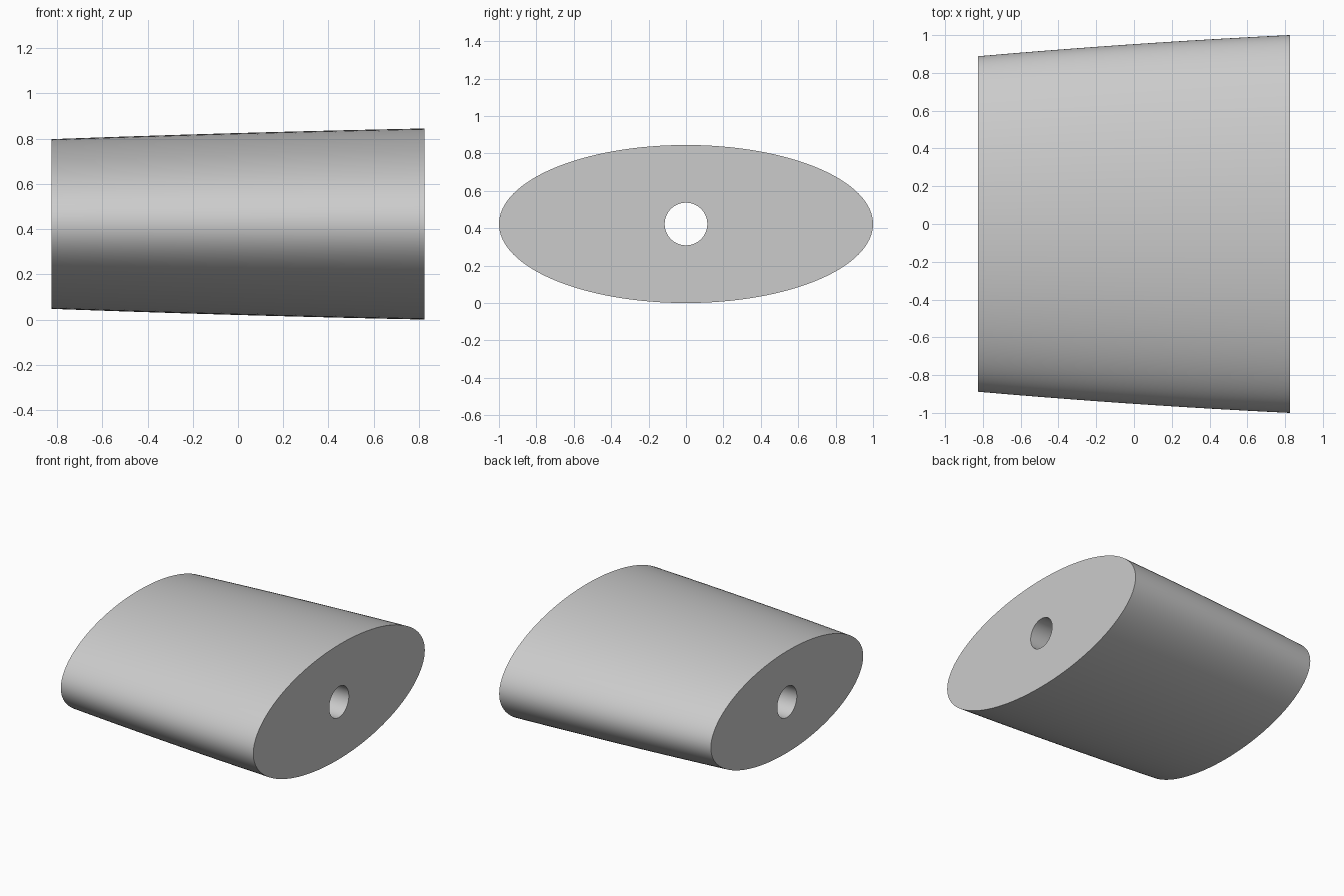
import bpy
import bmesh
from math import cos, sin, tau

cube = bpy.data.objects.get("Cube")
if cube:
    bpy.data.objects.remove(cube)

SEGMENTS = 128
STATIONS = 16
HALF_LENGTH = 0.825
FLATNESS = 0.4225   # height of the ellipse relative to its width
CENTRE_Z = 0.4225
BORE = 0.114

grey = bpy.data.materials.new("light_grey")
grey.use_nodes = True
colour = (0.6, 0.6, 0.6, 1)
grey.diffuse_color = colour
grey.node_tree.nodes["Principled BSDF"].inputs["Base Color"].default_value = colour


def ring(bm, x, half_width, half_height):
    """Elliptical ring of vertices across the x axis."""
    angles = [tau * i / SEGMENTS for i in range(SEGMENTS)]
    return [bm.verts.new((x, half_width * cos(a), CENTRE_Z + half_height * sin(a)))
            for a in angles]


# Tapered elliptical body: slightly bowed outer skin, then back through the bore
bm = bmesh.new()
rings = []
for i in range(STATIONS + 1):
    t = 2 * i / STATIONS - 1
    width = 0.952 + 0.056 * t - 0.008 * t * t
    rings.append(ring(bm, t * HALF_LENGTH, width, width * FLATNESS))
for x in (HALF_LENGTH, -HALF_LENGTH):
    rings.append(ring(bm, x, BORE, BORE))

# Skin, both flat ends and the bore wall form one closed loop of rings
for k, a in enumerate(rings):
    b = rings[(k + 1) % len(rings)]
    for i in range(SEGMENTS):
        j = (i + 1) % SEGMENTS
        bm.faces.new((a[i], a[j], b[j], b[i]))
bmesh.ops.recalc_face_normals(bm, faces=bm.faces)

mesh = bpy.data.meshes.new("tapered_body")
bm.to_mesh(mesh)
bm.free()
mesh.materials.append(grey)
body = bpy.data.objects.new("tapered_body", mesh)
bpy.context.collection.objects.link(body)

# Smooth skin with crisp end edges
bpy.ops.object.select_all(action="DESELECT")
body.select_set(True)
bpy.context.view_layer.objects.active = body
bpy.ops.object.shade_smooth_by_angle(angle=0.6)
